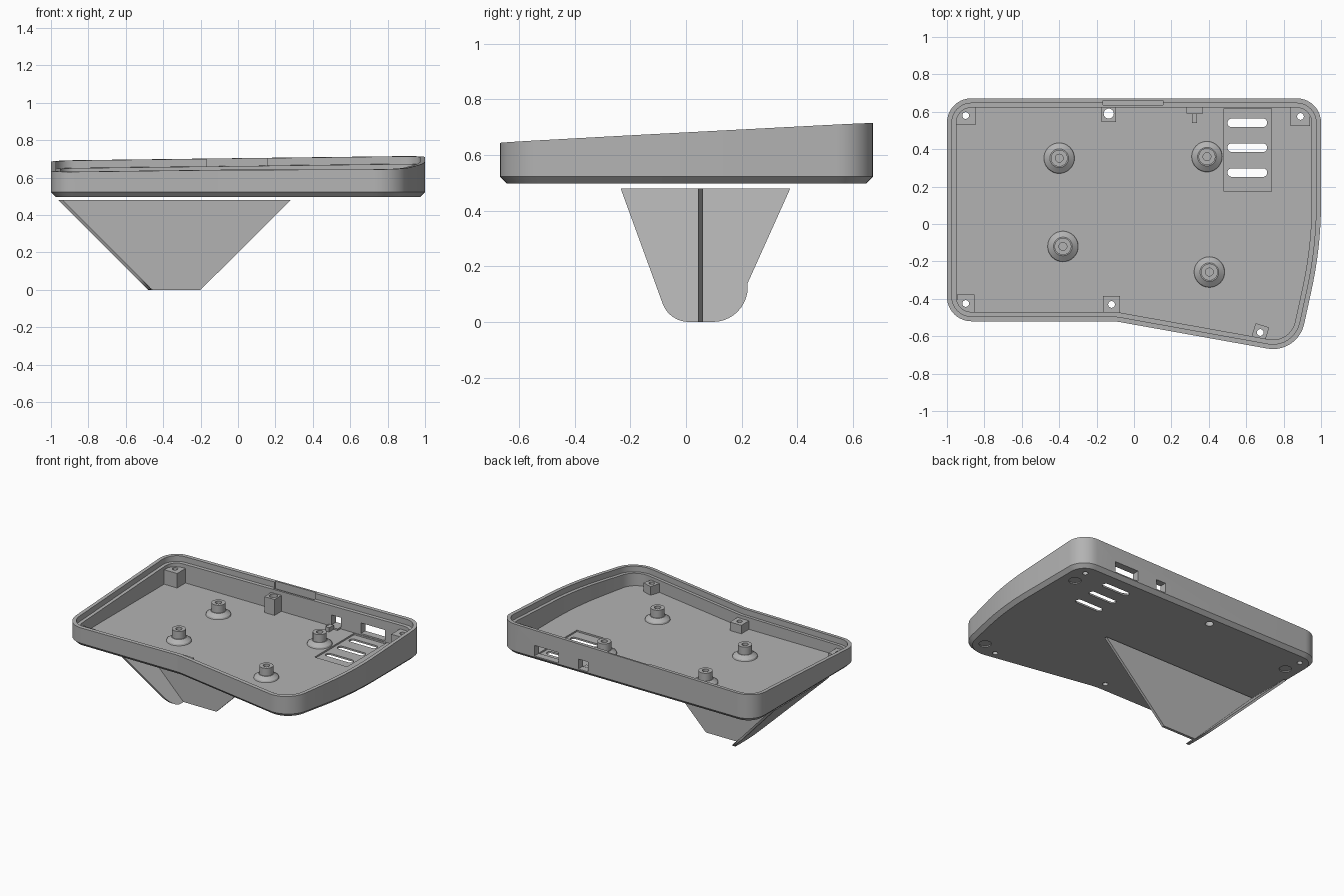
import bpy, bmesh, math
from mathutils import Vector, Matrix

if "Cube" in bpy.data.objects:
    bpy.data.objects.remove(bpy.data.objects["Cube"])

GREY = bpy.data.materials.new("matte grey")
GREY.use_nodes = True
GREY.diffuse_color = (0.45, 0.45, 0.45, 1)
GREY.node_tree.nodes["Principled BSDF"].inputs["Base Color"].default_value = (0.45, 0.45, 0.45, 1)


def finish(name, bm, smooth=True):
    bmesh.ops.recalc_face_normals(bm, faces=bm.faces)
    me = bpy.data.meshes.new(name)
    bm.to_mesh(me)
    bm.free()
    ob = bpy.data.objects.new(name, me)
    bpy.context.collection.objects.link(ob)
    me.materials.append(GREY)
    if smooth:
        shade(ob)
    return ob


def activate(ob):
    bpy.ops.object.select_all(action='DESELECT')
    ob.select_set(True)
    bpy.context.view_layer.objects.active = ob


def shade(ob):
    activate(ob)
    bpy.ops.object.shade_smooth_by_angle(angle=math.radians(25))


def rounded(corners, steps=10):
    """Counter-clockwise polygon with a radius at each corner."""
    pts = []
    for i, (x, y, r) in enumerate(corners):
        c = Vector((x, y))
        if r == 0:
            pts.append(c)
            continue
        a = (c - Vector(corners[i - 1][:2])).normalized()
        b = (Vector(corners[(i + 1) % len(corners)][:2]) - c).normalized()
        turn = math.atan2(a.x * b.y - a.y * b.x, a.dot(b))
        start = c - a * r * math.tan(abs(turn) / 2)
        side = math.copysign(r, turn)
        centre = start + Vector((-a.y, a.x)) * side
        for k in range(steps + 1):
            pts.append(centre + Matrix.Rotation(turn * k / steps, 2) @ (start - centre))
    return pts


def inset(pts, d):
    out = []
    for i, p in enumerate(pts):
        a = (p - pts[i - 1]).normalized()
        b = (pts[(i + 1) % len(pts)] - p).normalized()
        na, nb = Vector((-a.y, a.x)), Vector((-b.y, b.x))
        out.append(p + (na + nb) * d / (1 + na.dot(nb)))
    return out


def skin(bm, loops, cap=True):
    rings = [[bm.verts.new(p) for p in lp] for lp in loops]
    n = len(rings[0])
    for r, s in zip(rings, rings[1:]):
        for i in range(n):
            j = (i + 1) % n
            bm.faces.new((r[i], r[j], s[j], s[i]))
    if cap:
        bm.faces.new(rings[0])
        bm.faces.new(rings[-1])


def prism(bm, pts, z0, z1):
    skin(bm, [[(p[0], p[1], z) for p in pts] for z in (z0, z1)])


def box(bm, x0, x1, y0, y1, z0, z1):
    prism(bm, [(x0, y0), (x1, y0), (x1, y1), (x0, y1)], z0, z1)


def disc(x, y, r, n=24):
    return [(x + r * math.cos(math.tau * i / n), y + r * math.sin(math.tau * i / n)) for i in range(n)]


def carve(ob, fill):
    """Cut the shapes drawn by fill out of ob."""
    bm = bmesh.new()
    fill(bm)
    cutter = finish("cutter", bm, False)
    cutter.hide_render = True
    activate(ob)
    mod = ob.modifiers.new("cut", 'BOOLEAN')
    mod.operation, mod.solver, mod.object = 'DIFFERENCE', 'EXACT', cutter
    bpy.ops.object.modifier_apply(modifier=mod.name)
    bpy.data.objects.remove(cutter)
    shade(ob)


def rim(x, y):
    return 0.669 + 0.0125 * x + 0.052 * y


BASE, FLOOR = 0.497, 0.52
outline = rounded([(-1, 0.672, 0.13), (-1, -0.52, 0.13), (-0.1, -0.52, 0.3),
                   (0.875, -0.695, 0.17), (1, -0.12, 2.2), (1, 0.672, 0.13)])


def flat(d, z):
    return [(p.x, p.y, z) for p in inset(outline, d)]


def sloped(d, drop):
    return [(p.x, p.y, rim(p.x, p.y) - drop) for p in inset(outline, d)]


# Tray shell: chamfered base, sloping rim, stepped lip, flat floor
bm = bmesh.new()
skin(bm, [flat(0.025, BASE), flat(0, BASE + 0.025), sloped(0, 0), sloped(0.026, 0),
          sloped(0.026, 0.04), sloped(0.05, 0.04), flat(0.05, FLOOR)])
tray = finish("tray_shell", bm)

# Screw posts: x, y, half width, half depth, rotation, hole radius
posts = [(-0.9, 0.58, 0.052, 0.052, 0, 0.018), (0.89, 0.575, 0.052, 0.052, 0, 0.018),
         (-0.9, -0.425, 0.047, 0.047, 0, 0.018), (-0.12, -0.43, 0.045, 0.045, 0, 0.018),
         (0.675, -0.58, 0.038, 0.04, -0.3, 0.018), (-0.135, 0.59, 0.04, 0.045, 0, 0.027)]


def screw_holes(b):
    for x, y, w, d, a, r in posts:
        prism(b, disc(x, y, r), 0.4, 0.8)


def windows(b):
    box(b, 0.53, 0.72, 0.58, 0.75, 0.53, 0.605)
    box(b, 0.30, 0.375, 0.58, 0.75, 0.53, 0.60)
    box(b, -0.165, 0.155, 0.635, 0.659, 0.648, 0.8)


def vent_recess(b):
    box(b, 0.48, 0.735, 0.175, 0.618, 0.509, 0.528)


def vent_slots(b):
    for y in (0.275, 0.408, 0.541):
        prism(b, rounded([(0.5, y - 0.023, 0.022), (0.712, y - 0.023, 0.022),
                          (0.712, y + 0.023, 0.022), (0.5, y + 0.023, 0.022)], 5), 0.4, 0.6)


def foot_recesses(b):
    for x, y in ((0.88, 0.46), (0.8, -0.53), (-0.88, 0.46), (-0.88, -0.31)):
        prism(b, disc(x, y, 0.04), 0.45, BASE + 0.008)


for cut in (screw_holes, windows, vent_recess, vent_slots, foot_recesses):
    carve(tray, cut)

bm = bmesh.new()
for x, y, w, d, a, r in posts:
    turn = Matrix.Rotation(a, 2)
    pts = [Vector((x, y)) + turn @ Vector((sx * w, sy * d))
           for sx, sy in ((-1, -1), (1, -1), (1, 1), (-1, 1))]
    prism(bm, pts, FLOOR - 0.002, rim(x, y) - 0.065)
screw_posts = finish("screw_posts", bm)
carve(screw_posts, screw_holes)

# Board standoffs: flared foot, collar and blind hole
profile = [(0.082, FLOOR), (0.078, 0.53), (0.05, 0.55), (0.045, 0.55),
           (0.045, 0.605), (0.021, 0.605), (0.021, 0.54)]
for i, (x, y) in enumerate([(-0.4, 0.352), (0.39, 0.36), (-0.38, -0.12), (0.403, -0.257)]):
    bm = bmesh.new()
    skin(bm, [[(px, py, z) for px, py in disc(x, y, r, 32)] for r, z in profile])
    finish(f"standoff_{i + 1}", bm)

# Small latch beside the back window
bm = bmesh.new()
box(bm, 0.28, 0.37, 0.59, 0.625, FLOOR - 0.002, 0.531)
box(bm, 0.31, 0.338, 0.54, 0.592, FLOOR - 0.002, 0.55)
finish("latch", bm, False)

# Stand: upright web
bm = bmesh.new()
web = [(-0.955, 0.48), (-0.48, 0), (-0.2, 0), (0.282, 0.48)]
skin(bm, [[(x, y, z) for x, z in web] for y in (0.043, 0.062)])
finish("stand_web", bm, False)

# Stand: slanted foot plate with rounded end
plate = rounded([(-0.235, 0.48, 0), (-0.06, 0, 0.1), (0.222, 0, 0.125),
                 (0.222, 0.14, 0), (0.375, 0.48, 0)])
bm = bmesh.new()
skin(bm, [[(-0.96 + dx + (0.48 - p.y), p.x, p.y) for p in plate] for dx in (0, 0.022)])
finish("stand_plate", bm)
